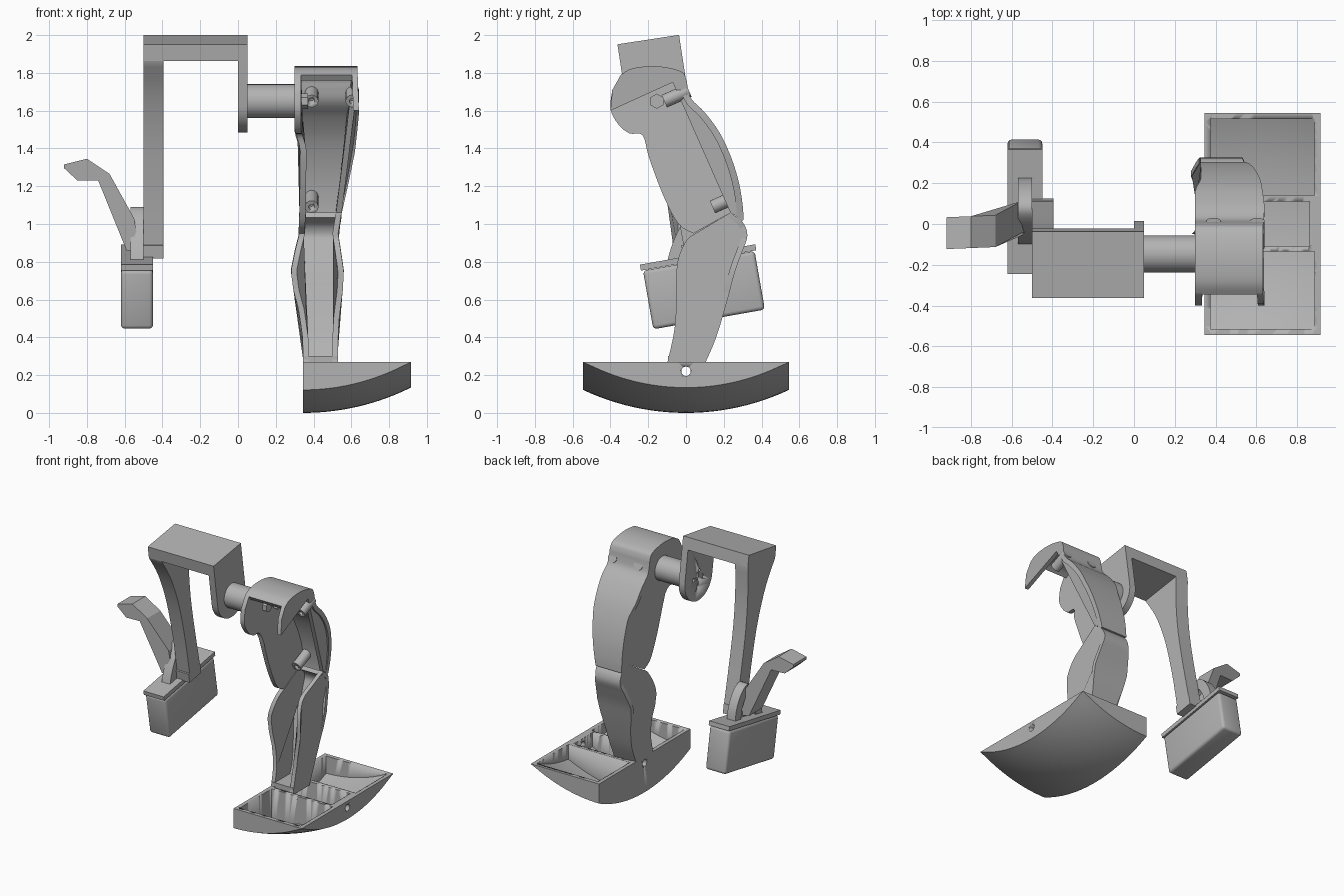
import bpy, bmesh, math
from mathutils import Vector, Matrix

old = bpy.data.objects.get("Cube")
if old:
    bpy.data.objects.remove(old, do_unlink=True)

grey = bpy.data.materials.new("plain grey")
grey.use_nodes = True
grey.diffuse_color = (0.45, 0.45, 0.45, 1)
grey.node_tree.nodes["Principled BSDF"].inputs["Base Color"].default_value = (0.45, 0.45, 0.45, 1)


def finish(name, bm, angle=35):
    bmesh.ops.recalc_face_normals(bm, faces=bm.faces[:])
    me = bpy.data.meshes.new(name)
    bm.to_mesh(me)
    bm.free()
    me.materials.append(grey)
    ob = bpy.data.objects.new(name, me)
    bpy.context.collection.objects.link(ob)
    bpy.ops.object.select_all(action='DESELECT')
    ob.select_set(True)
    bpy.context.view_layer.objects.active = ob
    bpy.ops.object.shade_smooth_by_angle(angle=math.radians(angle))
    return ob


def cut(ob, cutters):
    for c in cutters:
        mod = ob.modifiers.new("cut", 'BOOLEAN')
        mod.operation = 'DIFFERENCE'
        mod.solver = 'EXACT'
        mod.object = c
        bpy.ops.object.select_all(action='DESELECT')
        ob.select_set(True)
        bpy.context.view_layer.objects.active = ob
        bpy.ops.object.modifier_apply(modifier=mod.name)
        bpy.data.objects.remove(c, do_unlink=True)


def smooth(pts, n=4):
    """Catmull-Rom curve through the points."""
    p = [Vector(q) for q in [pts[0]] + pts + [pts[-1]]]
    out = []
    for a, b, c, d in zip(p, p[1:], p[2:], p[3:]):
        for i in range(n):
            t = i / n
            out.append(b + 0.5 * t * ((c - a) + t * ((2 * a - 5 * b + 4 * c - d)
                                                     + t * (3 * b - a - 3 * c + d))))
    return out + [p[-1]]


def table(*pairs):
    """Width as a function of height, linear between pairs."""
    def f(z):
        for (z0, v0), (z1, v1) in zip(pairs, pairs[1:]):
            if z <= z1:
                return v0 + (v1 - v0) * max(0, (z - z0) / (z1 - z0))
        return pairs[-1][1]
    return f


def plate(name, outline, lo, hi):
    """Side outline (y, z) given thickness in x; lo and hi depend on z."""
    bm = bmesh.new()
    a = [bm.verts.new((lo(z), y, z)) for y, z in outline]
    b = [bm.verts.new((hi(z), y, z)) for y, z in outline]
    bm.faces.new(a)
    bm.faces.new(b[::-1])
    for i in range(len(a)):
        j = (i + 1) % len(a)
        bm.faces.new((a[i], b[i], b[j], a[j]))
    return finish(name, bm)


def ribbon(name, path, thick, lo, hi):
    """Skin that follows a side path and spans from lo to hi."""
    bm = bmesh.new()
    rows = []
    for i, p in enumerate(path):
        d = (path[min(i + 1, len(path) - 1)] - path[max(i - 1, 0)]).normalized()
        q = p + Vector((d.y, -d.x)) * thick
        x0, x1 = lo(p.y), hi(p.y)
        rows.append([bm.verts.new(v) for v in
                     ((x0, *p), (x1, *p), (x1, *q), (x0, *q))])
    for r, s in zip(rows, rows[1:]):
        for k in range(4):
            bm.faces.new((r[k], r[k - 1], s[k - 1], s[k]))
    bm.faces.new(rows[0])
    bm.faces.new(rows[-1][::-1])
    return finish(name, bm)


def rod(name, a, b, r, n=24):
    a, b = Vector(a), Vector(b)
    bm = bmesh.new()
    m = Matrix.Translation((a + b) / 2) @ (b - a).to_track_quat('Z', 'Y').to_matrix().to_4x4()
    bmesh.ops.create_cone(bm, cap_ends=True, segments=n, radius1=r, radius2=r,
                          depth=(b - a).length, matrix=m)
    return finish(name, bm)


def box(name, centre, size, tilt, bevel=0):
    bm = bmesh.new()
    m = Matrix.Translation(centre) @ Matrix.Rotation(tilt, 4, 'X') @ Matrix.Diagonal((*size, 1))
    bmesh.ops.create_cube(bm, size=1, matrix=m)
    if bevel:
        bmesh.ops.bevel(bm, geom=bm.edges[:], offset=bevel, segments=3, affect='EDGES', profile=0.5)
    return finish(name, bm)


def bowl(name, x0, x1, y0, y1, lift, top):
    """Block with a flat top and a spherical underside."""
    bm = bmesh.new()
    bmesh.ops.create_grid(bm, x_segments=14, y_segments=24, size=0.5)
    ext = bmesh.ops.extrude_face_region(bm, geom=bm.faces[:])["geom"]
    upper = {v for v in ext if isinstance(v, bmesh.types.BMVert)}
    R = 1.28
    for v in bm.verts:
        x, y = x0 + (v.co.x + 0.5) * (x1 - x0), y0 + (v.co.y + 0.5) * (y1 - y0)
        z = R - math.sqrt(R * R - (x - 0.345) ** 2 - y * y) + lift
        v.co = (x, y, top if v in upper else min(z, top - 0.002))
    return finish(name, bm, 25)


def const(v):
    return lambda z: v


def plus(f, d):
    return lambda z: f(z) + d


# Rocker foot with three open pockets and a cross hole
foot = bowl("rocker_foot", 0.345, 0.915, -0.545, 0.545, 0, 0.27)
cut(foot, [bowl("pocket_front", 0.375, 0.885, -0.515, -0.135, 0.03, 0.35),
           bowl("pocket_middle", 0.375, 0.86, -0.11, 0.11, 0.05, 0.35),
           bowl("pocket_back", 0.375, 0.885, 0.14, 0.515, 0.03, 0.35),
           rod("pin_hole", (0.2, 0, 0.22), (1.1, 0, 0.22), 0.025)])

# Calf: open channel of two walls and a back skin
calf_in = table((0.25, 0.345), (0.4, 0.342), (0.55, 0.32), (0.65, 0.293), (0.75, 0.28),
                (0.85, 0.3), (0.95, 0.325), (1.06, 0.33))
calf_out = table((0.25, 0.53), (0.4, 0.53), (0.5, 0.536), (0.65, 0.555), (0.75, 0.56),
                 (0.85, 0.545), (0.95, 0.53), (1.06, 0.548))
calf_back = smooth([(0.235, 1.06), (0.3, 1.01), (0.325, 0.94), (0.3, 0.86), (0.26, 0.75),
                    (0.22, 0.6), (0.16, 0.4), (0.1, 0.26)])
calf_front = smooth([(-0.1, 0.26), (-0.06, 0.45), (-0.05, 0.65), (-0.045, 0.8), (0, 0.91), (0.05, 0.95)])
calf_side = calf_back + calf_front
plate("calf_inner_wall", calf_side, calf_in, plus(calf_in, 0.03))
plate("calf_outer_wall", calf_side, plus(calf_out, -0.03), calf_out)
ribbon("calf_back", calf_back, 0.03, calf_in, calf_out)
box("calf_base", (0.4375, 0, 0.275), (0.185, 0.19, 0.05), 0)

# Thigh: full inner wall, cut-away outer wall, skin over top and back
thigh_in = table((0.95, 0.32), (1.05, 0.325), (1.4, 0.33), (1.5, 0.3), (1.9, 0.3))
thigh_out = table((0.95, 0.53), (1.05, 0.547), (1.2, 0.58), (1.4, 0.62), (1.6, 0.64), (1.9, 0.63))
thigh_back = smooth([(-0.345, 1.79), (-0.28, 1.825), (-0.15, 1.835), (-0.03, 1.81), (0, 1.77),
                     (0.01, 1.72), (0.03, 1.66), (0.1, 1.59), (0.18, 1.48), (0.24, 1.35),
                     (0.28, 1.22), (0.3, 1.1), (0.305, 1.02)])
thigh_front = smooth([(0.04, 0.95), (-0.04, 1.0), (-0.12, 1.15), (-0.195, 1.35), (-0.23, 1.47),
                      (-0.3, 1.48), (-0.36, 1.53), (-0.4, 1.61), (-0.39, 1.71)])
plate("thigh_inner_wall", thigh_back + [(0.235, 1.06)] + thigh_front, thigh_in, plus(thigh_in, 0.033))
plate("thigh_outer_wall", thigh_back + [(0.235, 1.06), (-0.07, 1.75), (-0.4, 1.6), (-0.39, 1.71)],
      plus(thigh_out, -0.03), thigh_out)
ribbon("thigh_skin", thigh_back, 0.035, thigh_in, thigh_out)

# Screw posts inside the thigh
for x, y, z in ((0.39, -0.115, 1.65), (0.605, -0.115, 1.65), (0.39, 0.14, 1.09)):
    post = rod("screw_post", (x, y, z), (x, y + 0.13, z + 0.057), 0.036, 16)
    cut(post, [rod("post_hole", (x, y - 0.02, z - 0.009), (x, y + 0.04, z + 0.018), 0.016, 12)])
rod("shaft_screw", (0.32, -0.155, 1.65), (0.37, -0.155, 1.65), 0.04, 6)

# Hip shaft and tilted bracket
rod("hip_shaft", (0.045, -0.147, 1.65), (0.305, -0.147, 1.65), 0.09, 40)
tilt = math.radians(8.7)


def tilted(pts):
    c, s = math.cos(tilt), math.sin(tilt)
    return [(-0.15 + u * c - h * s, 1.65 + u * s + h * c) for u, h in pts]


round_end = [(0.165 * math.cos(a), 0.165 * math.sin(a))
             for a in (math.pi * (1 + i / 24) for i in range(25))]
lug = plate("bracket_lug", tilted(round_end + [(0.165, 0.33), (-0.165, 0.33)]), const(0), const(0.05))
holes = [(0, 0)] + [(0.06 * math.cos(a), 0.06 * math.sin(a))
                    for a in (i * math.pi / 2 for i in range(4))]
cut(lug, [rod("lug_hole", (-0.02, y, z), (0.03, y, z), 0.012, 12) for y, z in tilted(holes)])
plate("bracket_top", tilted([(-0.165, 0.24), (0.165, 0.24), (0.165, 0.33), (-0.165, 0.33)]),
      const(-0.5), const(0.05))
arm_front = smooth([(-0.165, 0.24), (-0.08, 0.05), (-0.02, -0.2), (0.01, -0.5), (0.02, -0.775)])
arm_back = smooth([(0.145, -0.775), (0.12, -0.3), (0.13, 0), (0.165, 0.24)])
plate("bracket_arm", tilted([(-0.165, 0.33)] + arm_front + arm_back + [(0.165, 0.33)]),
      const(-0.5), const(-0.395))

# Hanging weight with lid
lean = math.radians(10)
box("weight_box", (-0.535, 0.095, 0.65), (0.17, 0.6, 0.315), lean, 0.02)
box("weight_lid", (-0.535, 0.064, 0.823), (0.17, 0.62, 0.032), lean)
box("arm_mount", (-0.47, 0.05, 0.865), (0.15, 0.14, 0.07), lean)

# Arched guide on the lid
arch = smooth([(-0.1, 0.8), (-0.07, 0.9), (-0.01, 1.02), (0.07, 1.09), (0.15, 1.05),
               (0.21, 0.95), (0.23, 0.84)])
ribbon("lid_arch", arch, 0.07, const(-0.57), const(-0.5))

# Bent lever
bm = bmesh.new()
side = [(-0.59, 0.86), (-0.74, 1.23), (-0.85, 1.23), (-0.92, 1.295), (-0.92, 1.315),
        (-0.8, 1.345), (-0.68, 1.265), (-0.55, 1.03), (-0.52, 0.86)]
mid = table((-0.92, -0.045), (-0.68, -0.035), (-0.55, 0.035))
near = [bm.verts.new((x, mid(x) - 0.078, z)) for x, z in side]
far = [bm.verts.new((x, mid(x) + 0.078, z)) for x, z in side]
bm.faces.new(near)
bm.faces.new(far[::-1])
for i in range(len(side)):
    bm.faces.new((near[i - 1], far[i - 1], far[i], near[i]))
finish("bent_lever", bm, 15)
